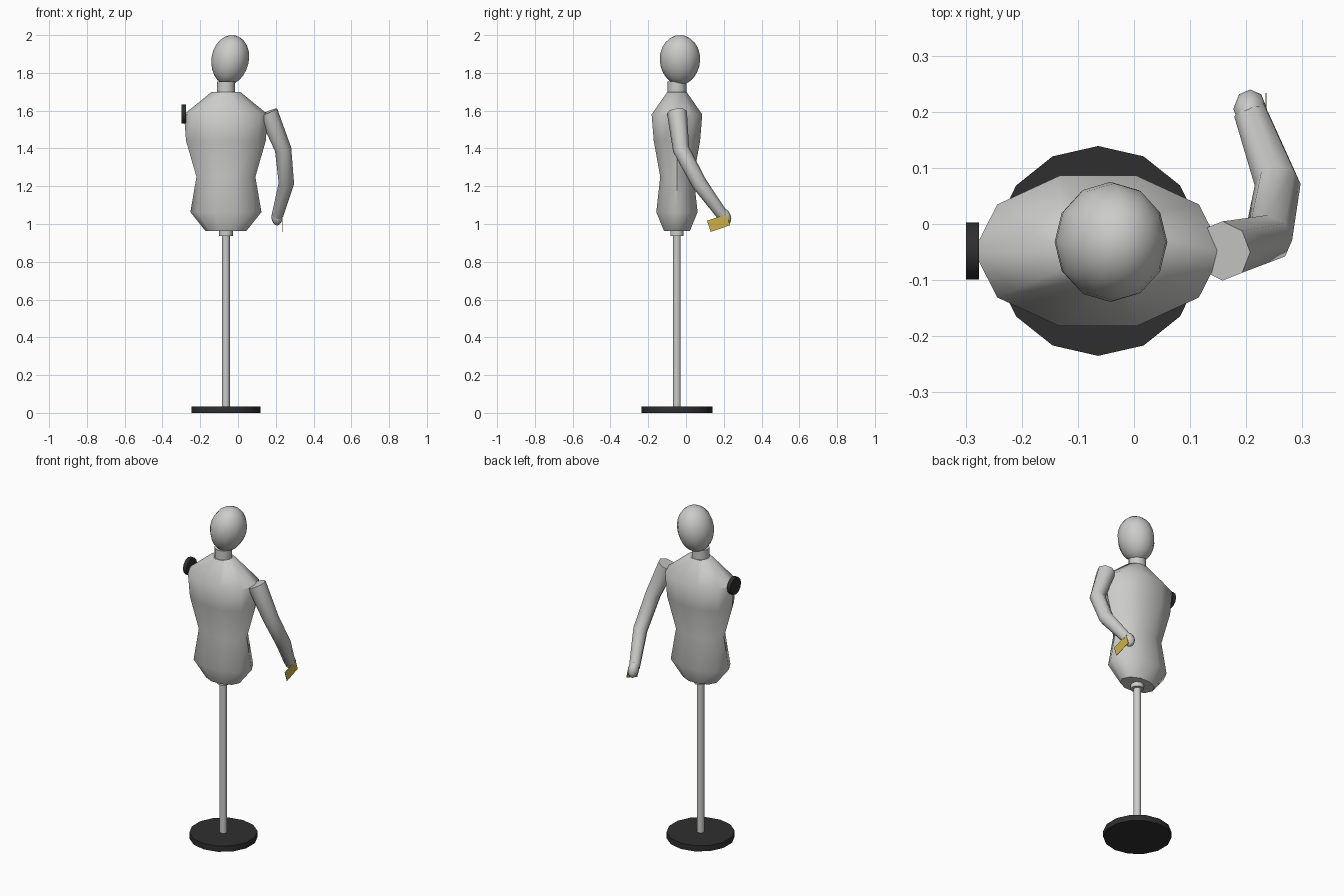
import bpy, bmesh, math
from mathutils import Vector, Matrix

if "Cube" in bpy.data.objects:
    bpy.data.objects.remove(bpy.data.objects["Cube"])

CX, CY = -0.064, -0.048   # stand axis


def material(name, rgb):
    m = bpy.data.materials.new(name)
    m.diffuse_color = (*rgb, 1)
    m.use_nodes = True
    m.node_tree.nodes["Principled BSDF"].inputs["Base Color"].default_value = m.diffuse_color
    return m


GREY = material("light grey", (0.6, 0.6, 0.585))
BLACK = material("black", (0.028, 0.028, 0.028))
GOLD = material("gold", (0.62, 0.44, 0.06))


def finish(bm, name, mat, angle=40):
    bmesh.ops.recalc_face_normals(bm, faces=bm.faces[:])
    me = bpy.data.meshes.new(name)
    bm.to_mesh(me)
    bm.free()
    me.materials.append(mat)
    ob = bpy.data.objects.new(name, me)
    bpy.context.collection.objects.link(ob)
    bpy.ops.object.select_all(action='DESELECT')
    ob.select_set(True)
    bpy.context.view_layer.objects.active = ob
    bpy.ops.object.shade_smooth_by_angle(angle=math.radians(angle))
    return ob


def loft(name, rings, sides, mat, start=0.0, angle=40):
    """Skin rings of (centre, u axis, v axis), capping both ends."""
    bm = bmesh.new()
    loops = []
    for c, u, v in rings:
        ring = []
        for i in range(sides):
            a = start + 2 * math.pi * i / sides
            ring.append(bm.verts.new(Vector(c) + Vector(u) * math.cos(a) + Vector(v) * math.sin(a)))
        loops.append(ring)
    for a, b in zip(loops, loops[1:]):
        for i in range(sides):
            j = (i + 1) % sides
            bm.faces.new((a[i], a[j], b[j], b[i]))
    bm.faces.new(loops[0])
    bm.faces.new(loops[-1])
    return finish(bm, name, mat, angle)


def upright(name, profile, sides, mat, start=0.0, angle=50):
    """Stack of elliptical rings (z, rx, ry) on the stand axis."""
    loft(name, [((CX, CY, z), (rx, 0, 0), (0, ry, 0)) for z, rx, ry in profile],
         sides, mat, start, angle)


def ellipsoid(name, centre, radii, rot, mat, seg, rings, taper=0.0):
    bm = bmesh.new()
    bmesh.ops.create_uvsphere(bm, u_segments=seg, v_segments=rings, radius=1)
    for v in bm.verts:
        k = 1 + taper * v.co.z
        v.co.x *= radii[0] * k
        v.co.y *= radii[1] * k
        v.co.z *= radii[2]
    bmesh.ops.transform(bm, matrix=Matrix.Translation(centre) @ rot, verts=bm.verts[:])
    return finish(bm, name, mat, 60)


Q = math.pi / 2

# Stand
upright("base_disc", [(0, .187, .187), (.035, .187, .187)], 14, BLACK, Q)
upright("pole", [(.03, .021, .021), (.97, .021, .021)], 10, GREY)
upright("pole_collar", [(.936, .037, .037), (.97, .037, .037)], 10, GREY)

# Torso and neck
upright("torso", [(.963, .108, .072), (1.063, .188, .115), (1.25, .156, .093),
                  (1.44, .211, .129), (1.58, .222, .141), (1.70, .075, .053)], 10, GREY)
upright("neck", [(1.66, .05, .05), (1.755, .05, .05)], 10, GREY, Q)

# Head, leaning to one side
ellipsoid("head", (-.042, -.032, 1.868), (.099, .107, .133),
          Matrix.Rotation(math.radians(11), 4, 'Y'), GREY, 12, 12, .04)

# Black plate where the missing arm would attach
loft("shoulder_plate", [((x, CY, 1.582), (0, .051, 0), (0, 0, .051)) for x in (-.299, -.276)],
     12, BLACK)

# Bent arm, swept through four joints
joints = [Vector(p) for p in ((.158, -.048, 1.592), (.239, -.026, 1.395),
                              (.256, .07, 1.215), (.209, .195, 1.045))]
radii = (.053, .044, .041, .031)
rings = []
for i, (p, r) in enumerate(zip(joints, radii)):
    d_in = (p - joints[max(i - 1, 0)]).normalized()
    d_out = (joints[min(i + 1, 3)] - p).normalized()
    t = (d_in + d_out).normalized()
    u = (Vector((1, 0, 0)) - t * t.x).normalized()
    rings.append((p, u * r, t.cross(u) * r))
loft("arm", rings, 8, GREY, 0, 55)

# Hand
ellipsoid("hand", (.207, .205, 1.037), (.03, .033, .046),
          Matrix.Rotation(math.radians(20), 4, 'X'), GREY, 8, 8)

# Gold tag held in the hand
bm = bmesh.new()
bmesh.ops.create_cube(bm, size=1)
bmesh.ops.transform(bm, verts=bm.verts[:], matrix=Matrix.Translation((.235, .172, 1.005))
                    @ Matrix.Rotation(math.radians(19), 4, 'X')
                    @ Matrix.Diagonal((.002, .108, .062, 1)))
finish(bm, "tag", GOLD, 30)
